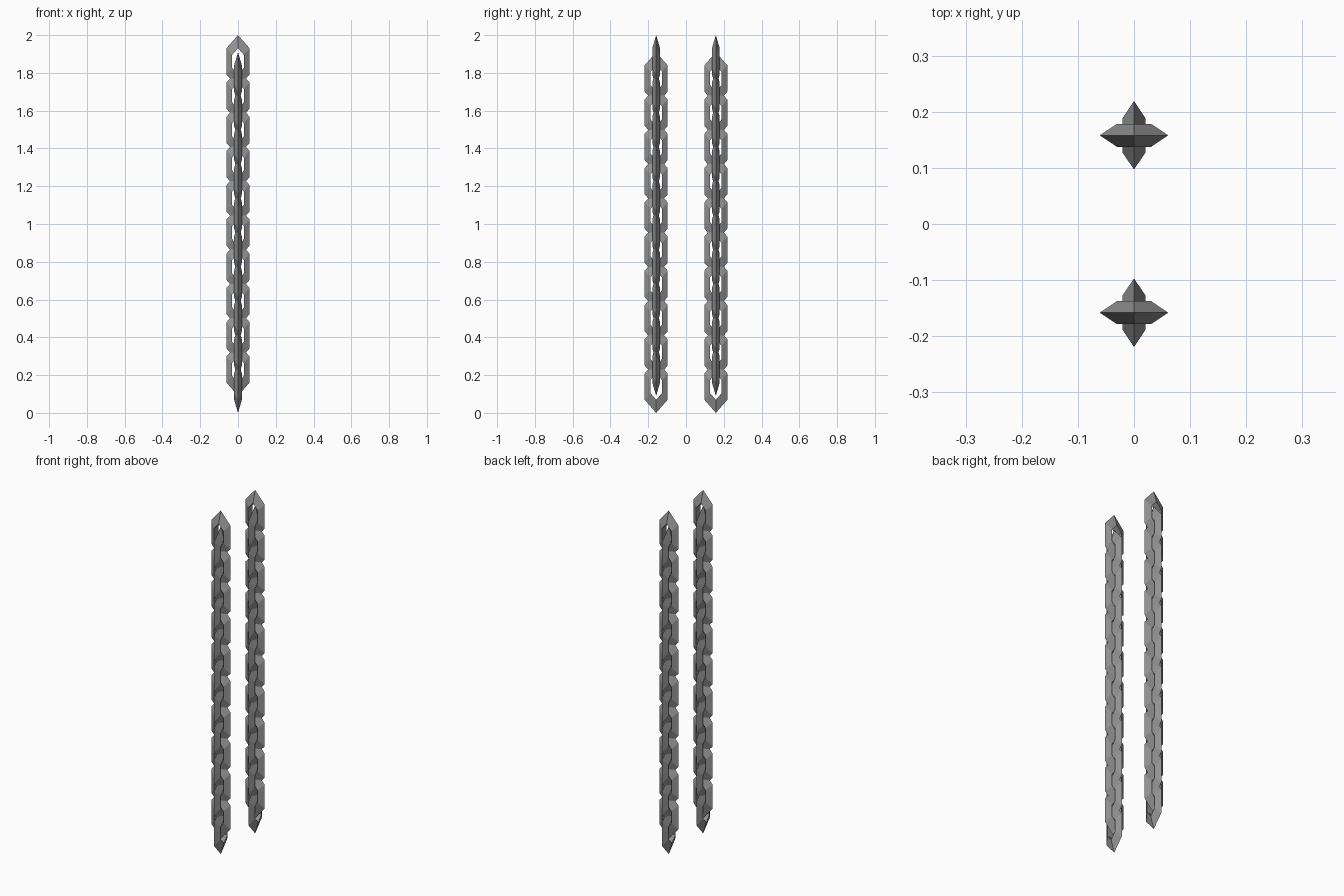
import bpy, bmesh, math

if "Cube" in bpy.data.objects:
    bpy.data.objects.remove(bpy.data.objects["Cube"])

HALF_W, HALF_L, HALF_T = 0.061, 0.139, 0.0205   # outer half width, half length, half thickness
LINKS, TOP, BOTTOM = 20, 2.0, 0.0

# Dark grey metal
metal = bpy.data.materials.new("dark_metal")
metal.diffuse_color = (0.29, 0.29, 0.29, 1)
metal.use_nodes = True
metal.node_tree.nodes["Principled BSDF"].inputs["Base Color"].default_value = metal.diffuse_color


def link_mesh(name):
    # Six-sided ring with a triangular section: sharp rim outside, flat face inside
    section = [(1.0, 0.0), (0.5, HALF_T), (0.5, -HALF_T)]
    bm = bmesh.new()
    rings = []
    for i in range(6):
        a = math.radians(60 * i)
        x = math.sin(a) * HALF_W / math.sin(math.radians(60))
        z = math.cos(a) * HALF_L
        rings.append([bm.verts.new((x * s, y, z * s)) for s, y in section])
    for i in range(6):
        a, b = rings[i], rings[(i + 1) % 6]
        for k in range(3):
            m = (k + 1) % 3
            bm.faces.new((a[k], a[m], b[m], b[k]))
    bmesh.ops.recalc_face_normals(bm, faces=bm.faces)
    mesh = bpy.data.meshes.new(name)
    bm.to_mesh(mesh)
    bm.free()
    mesh.materials.append(metal)
    return mesh


link = link_mesh("chain_link")
pitch = (TOP - BOTTOM - 2 * HALF_L) / (LINKS - 1)

# Two hanging chains, every second link turned a quarter
for side, y in (("front", -0.158), ("back", 0.158)):
    for n in range(LINKS):
        ob = bpy.data.objects.new(f"{side}_chain_link_{n + 1:02d}", link)
        ob.location = (0, y, TOP - HALF_L - n * pitch)
        ob.rotation_euler.z = math.radians(90) * (n % 2)
        bpy.context.collection.objects.link(ob)
